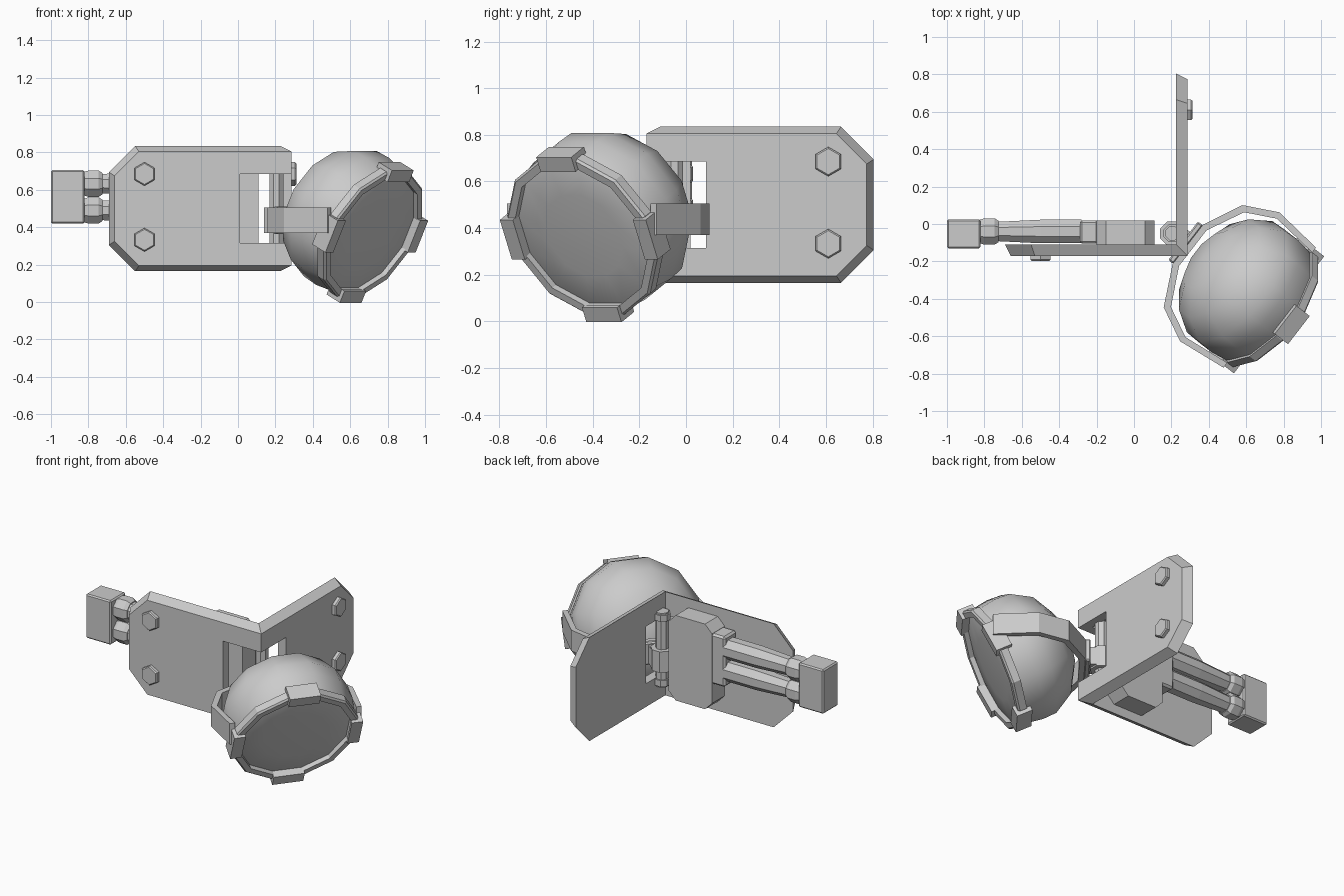
import bpy, bmesh
from math import sin, cos, pi, radians
from mathutils import Matrix, Vector

if "Cube" in bpy.data.objects:
    bpy.data.objects.remove(bpy.data.objects["Cube"])

def make(name, verts, faces, mat=Matrix(), smooth=None):
    me = bpy.data.meshes.new(name)
    bm = bmesh.new()
    vs = [bm.verts.new(mat @ Vector(v)) for v in verts]
    for f in faces:
        bm.faces.new([vs[i] for i in f])
    bmesh.ops.remove_doubles(bm, verts=bm.verts, dist=1e-5)
    bmesh.ops.recalc_face_normals(bm, faces=bm.faces)
    bm.to_mesh(me)
    bm.free()
    ob = bpy.data.objects.new(name, me)
    bpy.context.collection.objects.link(ob)
    if smooth:
        bpy.ops.object.select_all(action='DESELECT')
        ob.select_set(True)
        bpy.context.view_layer.objects.active = ob
        bpy.ops.object.shade_smooth_by_angle(angle=radians(smooth))
    return ob

def loft(name, loops, mat=Matrix(), caps=True, smooth=None):
    """Join equal-length loops of 3D points."""
    n = len(loops[0])
    verts = [p for l in loops for p in l]
    faces = [(k*n+i, k*n+(i+1) % n, (k+1)*n+(i+1) % n, (k+1)*n+i)
             for k in range(len(loops)-1) for i in range(n)]
    if caps:
        faces += [tuple(range(n)), tuple(range(len(verts)-n, len(verts)))]
    return make(name, verts, faces, mat, smooth)

def lathe(name, prof, n, mat=Matrix(), caps=True, smooth=None, start=0.0):
    """Revolve (radius, height) points about local z."""
    loops = [[(r*cos(start+2*pi*i/n), r*sin(start+2*pi*i/n), h) for i in range(n)] for r, h in prof]
    return loft(name, loops, mat, caps, smooth)

def box(name, x, y, z, mat=Matrix(), bevel=0):
    loops = [[(x[0], y[0], c), (x[1], y[0], c), (x[1], y[1], c), (x[0], y[1], c)] for c in z]
    ob = loft(name, loops, mat)
    if bevel:
        m = ob.modifiers.new("edge", 'BEVEL')
        m.width, m.segments = bevel, 1
    return ob

# Folded wall bracket: two mitred plates with a shared corner window
def outline(a0, a1, z0, z1, c):
    return [(a0, z0+c), (a0+c, z0), (a1, z0), (a1, z1), (a0+c, z1), (a0, z1-c)]

def plate(name, inner, outer, place):
    ob = loft(name, [[place(a, z, k) for a, z in pts] for k, pts in enumerate((inner, outer))])
    cut = box("window_cutter", (.01, .35), (-.25, .085), (.315, .685))
    cut.hide_render = True
    m = ob.modifiers.new("window", 'BOOLEAN')
    m.operation, m.object, m.solver = 'DIFFERENCE', cut, 'EXACT'
    bpy.context.view_layer.objects.active = ob
    bpy.ops.object.modifier_apply(modifier=m.name)
    bpy.data.objects.remove(cut)

plate("front_plate", outline(-.69, .225, .165, .835, .14), outline(-.66, .285, .195, .805, .13),
      lambda a, z, k: (a, (-.11, -.17)[k], z))
plate("side_plate", outline(-.805, .11, .165, .835, .14), outline(-.775, .17, .195, .805, .13),
      lambda a, z, k: ((.225, .285)[k], -a, z))

# Hex bolt heads on both plates
for z in (.685, .333):
    prof = [(.063, 0), (.063, .02), (.056, .027)]
    lathe("front_bolt", prof, 6, Matrix.Translation((-.5, -.17, z)) @ Matrix.Rotation(pi/2, 4, 'X'), start=pi/6+pi/3)
    lathe("side_bolt", prof, 6, Matrix.Translation((.285, .61, z)) @ Matrix.Rotation(pi/2, 4, 'Y'))

# Actuator housing behind the front plate
y0, y1, c = -.11, .02, .05
hx0, hx1, hz0, hz1 = -.2, .11, .225, .775
oct_pts = [(hx0+c, hz0), (hx1-c, hz0), (hx1, hz0+c), (hx1, hz1-c),
           (hx1-c, hz1), (hx0+c, hz1), (hx0, hz1-c), (hx0, hz0+c)]
loft("housing", [[(x, y, z) for x, z in oct_pts] for y in (y0, y1)])
box("housing_neck", (-.29, -.19), (-.105, .02), (.40, .725), bevel=.012)

# Twin rods with collars and end block
for z in (.633, .49):
    m = Matrix.Translation((0, -.04, z)) @ Matrix.Rotation(-pi/2, 4, 'Y')
    lathe("rod", [(.068, .28), (.068, .50), (.056, .73), (.056, .75)], 8, m, start=pi/8)
    lathe("collar", [(.062, .725), (.076, .745), (.076, .80), (.066, .83)], 8, m, start=pi/8)
box("end_block", (-1, -.82), (-.13, .025), (.42, .705), bevel=.008)

# Vertical hinge post
post = Matrix.Translation((.205, -.05, 0))
lathe("hinge_post", [(.04, .26), (.04, .74)], 8, post, start=pi/8)
for z in (.27, .69):
    lathe("post_cap", [(.05, z), (.05, z+.04)], 8, post, start=pi/8)
lathe("hinge_hub", [(.07, .37), (.07, .505)], 8, post, start=pi/8)

# Yoke frame: x across the lamp, y toward the hinge, z up
u = Vector((.611, .792, 0))
back = Vector((-.792, .611, 0))
centre = Vector((.71, -.435, .37))
def frame(a, b, c, o):
    return Matrix.Translation(o) @ Matrix((a, b, c)).transposed().to_4x4()
ym = frame(u, back, Vector((0, 0, 1)), centre)
outer = [(.405, -.02), (.435, .25), (.345, .43), (.13, .535)]
inner = [(.372, -.02), (.40, .24), (.32, .40), (.12, .50)]
full = lambda p: p + [(-x, y) for x, y in reversed(p)]
o, i = full(outer), full(inner)
loft("yoke_strap", [[(*p, .0), (*p, .135), (*q, .135), (*q, .0)] for p, q in zip(o, i)], ym)
box("yoke_pad", (-.13, .13), (.53, .565), (-.005, .14), ym, bevel=.008)
box("yoke_link", (-.06, .06), (.555, .63), (.01, .125), ym)

# Lamp frame: x across, y up the lens, z out of the lens
pitch = radians(26.5)
n = -back*cos(pitch) + Vector((0, 0, -sin(pitch)))
lm = frame(u, n.cross(u), n, centre)
seg, off = 12, pi/12
lathe("lamp_bowl", [(.36, .0), (.378, -.05), (.392, -.14), (.388, -.23), (.315, -.36), (.18, -.445), (0.0, -.475)],
      seg, lm, caps=False, smooth=40, start=off)
lathe("lamp_rim", [(.34, -.03), (.34, .025), (.375, .025), (.385, .015), (.385, -.03), (.34, -.03)],
      seg, lm, caps=False, start=off)
lathe("lamp_lens", [(.35, -.01), (.34, -.005), (.2, .006), (0.0, .01)], seg, lm, caps=False, smooth=40, start=off)

# Four clips folded over the rim
for k in range(4):
    cm = lm @ Matrix.Rotation(k*pi/2, 4, 'Z')
    pts = [(.365, -.055), (.395, -.055), (.395, .045), (.325, .045), (.325, .025), (.365, .025)]
    loft("rim_clip", [[(r, t, h) for r, h in pts] for t in (-.095, .095)], cm)
